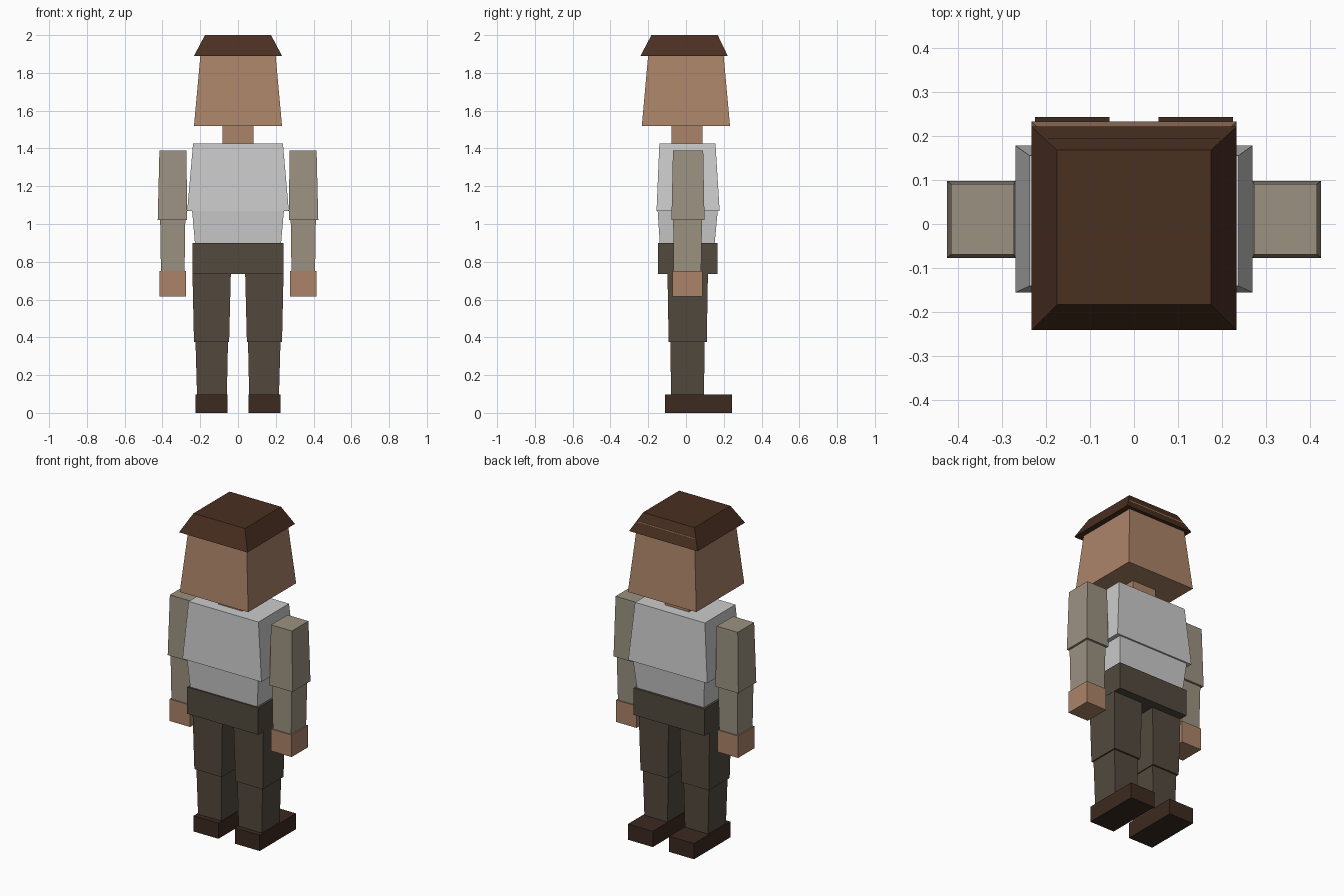
import bpy

if "Cube" in bpy.data.objects:
    bpy.data.objects.remove(bpy.data.objects["Cube"])


def material(name, rgb):
    m = bpy.data.materials.new(name)
    m.diffuse_color = (*rgb, 1)
    m.use_nodes = True
    m.node_tree.nodes["Principled BSDF"].inputs["Base Color"].default_value = m.diffuse_color
    return m


SKIN = material("skin", (0.41, 0.23, 0.14))
SLEEVE = material("sleeve", (0.33, 0.29, 0.22))
TROUSER = material("trouser", (0.085, 0.067, 0.048))
HAIR = material("hair", (0.068, 0.029, 0.015))
LEATHER = material("leather", (0.045, 0.023, 0.014))


def block(name, z0, z1, bottom, top=None, mat=None):
    """Tapered box; bottom and top are (x0, x1, y0, y1) rectangles."""
    verts = []
    for z, (x0, x1, y0, y1) in ((z0, bottom), (z1, top or bottom)):
        verts += [(x0, y0, z), (x1, y0, z), (x1, y1, z), (x0, y1, z)]
    faces = [(3, 2, 1, 0), (4, 5, 6, 7)]
    faces += [(i, (i + 1) % 4, (i + 1) % 4 + 4, i + 4) for i in range(4)]
    mesh = bpy.data.meshes.new(name)
    mesh.from_pydata(verts, [], faces)
    if mat:
        mesh.materials.append(mat)
    obj = bpy.data.objects.new(name, mesh)
    bpy.context.collection.objects.link(obj)
    return obj


def centred(name, z0, z1, bottom, top=None, mat=None):
    """Block on the centre line; rectangles are (half width, y0, y1)."""
    b, t = [(-r[0], *r) for r in (bottom, top or bottom)]
    return block(name, z0, z1, b, t, mat)


def pair(name, z0, z1, bottom, top=None, mat=None):
    """Block on the +x side and its mirror image on the -x side."""
    block("right_" + name, z0, z1, bottom, top, mat)
    b, t = [(-r[1], -r[0], r[2], r[3]) for r in (bottom, top or bottom)]
    block("left_" + name, z0, z1, b, t, mat)


# head, hair and neck
centred("hair", 1.89, 2.0, (0.233, -0.241, 0.221), (0.175, -0.183, 0.168), HAIR)
centred("head", 1.52, 1.95, (0.233, -0.234, 0.233), (0.194, -0.195, 0.194), SKIN)
centred("neck", 1.42, 1.52, (0.082, -0.076, 0.088), mat=SKIN)

# torso
centred("chest", 1.07, 1.425, (0.269, -0.156, 0.178), (0.238, -0.141, 0.156))
centred("waist", 0.9, 1.07, (0.228, -0.139, 0.152), (0.243, -0.150, 0.168))
centred("pelvis", 0.735, 0.9, (0.242, -0.149, 0.166), mat=TROUSER)

# arms
pair("upper_arm", 1.02, 1.39, (0.269, 0.425, -0.077, 0.098),
     (0.273, 0.416, -0.069, 0.091), SLEEVE)
pair("forearm", 0.75, 1.02, (0.283, 0.408, -0.065, 0.080),
     (0.279, 0.412, -0.068, 0.085), SLEEVE)
pair("hand", 0.615, 0.75, (0.276, 0.416, -0.072, 0.087), mat=SKIN)

# legs and shoes
pair("thigh", 0.375, 0.735, (0.047, 0.233, -0.092, 0.110),
     (0.038, 0.241, -0.098, 0.116), TROUSER)
pair("shin", 0.097, 0.375, (0.059, 0.217, -0.079, 0.095),
     (0.053, 0.225, -0.083, 0.099), TROUSER)
pair("shoe", 0.0, 0.097, (0.056, 0.225, -0.110, 0.243), mat=LEATHER)
